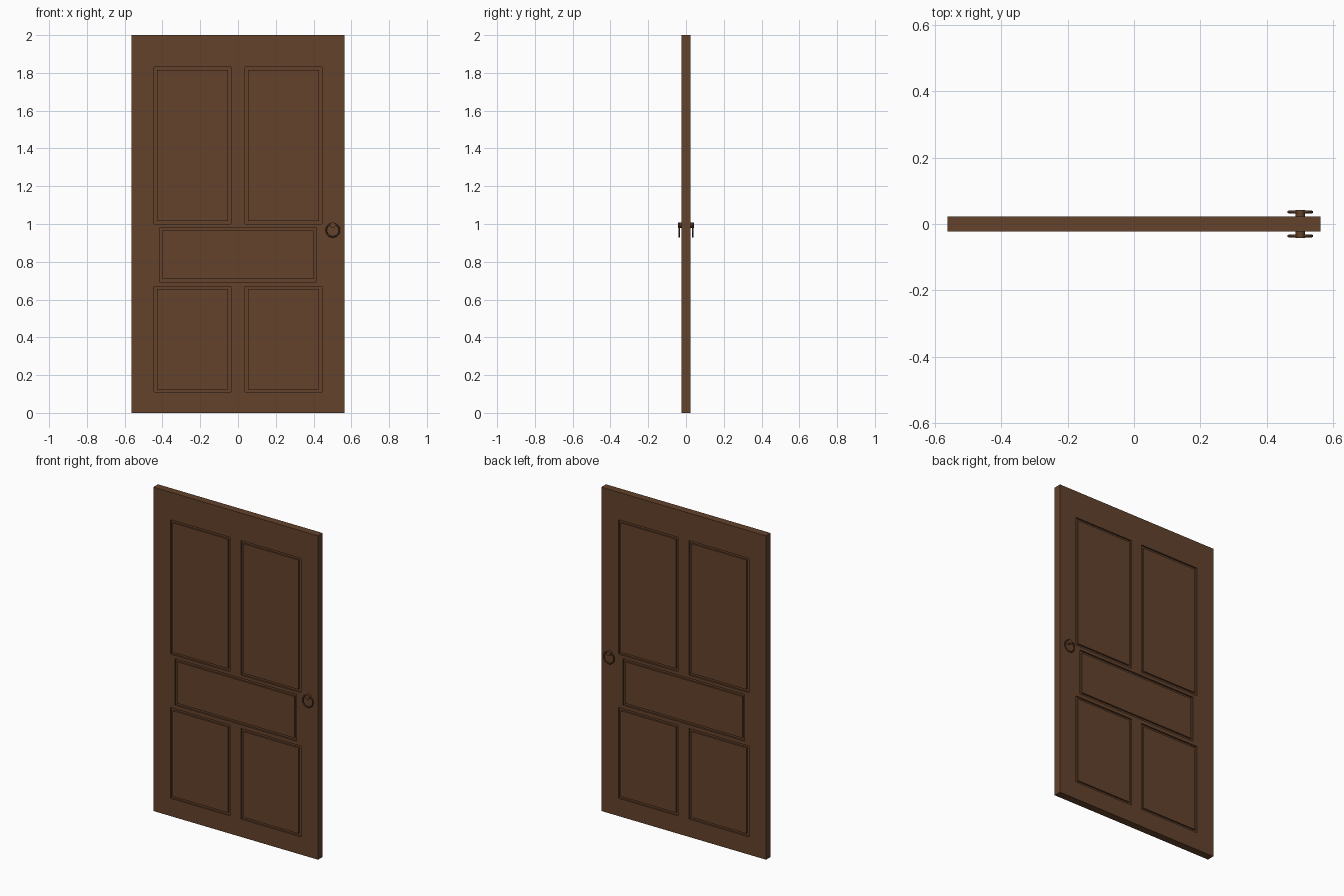
import bpy, bmesh, math

if "Cube" in bpy.data.objects:
    bpy.data.objects.remove(bpy.data.objects["Cube"])

wood = bpy.data.materials.new("dark brown wood")
wood.diffuse_color = (0.125, 0.054, 0.025, 1)
wood.use_nodes = True
wood.node_tree.nodes["Principled BSDF"].inputs["Base Color"].default_value = wood.diffuse_color

W, H, T = 1.126, 2.0, 0.046      # door width, height, thickness
GROOVE, DEPTH = 0.015, 0.010     # groove width and depth


def mesh_object(name, bm):
    bmesh.ops.recalc_face_normals(bm, faces=bm.faces)
    me = bpy.data.meshes.new(name)
    bm.to_mesh(me)
    bm.free()
    me.materials.append(wood)
    ob = bpy.data.objects.new(name, me)
    bpy.context.collection.objects.link(ob)
    return ob


def rect(x0, x1, z0, z1):
    return [(x0, z0), (x1, z0), (x1, z1), (x0, z1)]


def add_frame(bm, x0, x1, z0, z1, ya, yb):
    """Closed rectangular ring used to cut one groove."""
    g = GROOVE
    outer, inner = rect(x0, x1, z0, z1), rect(x0 + g, x1 - g, z0 + g, z1 - g)
    loops = [[bm.verts.new((x, y, z)) for x, z in pts]
             for pts, y in ((outer, ya), (outer, yb), (inner, yb), (inner, ya))]
    for k in range(4):
        a, b = loops[k], loops[(k + 1) % 4]
        for i in range(4):
            j = (i + 1) % 4
            bm.faces.new((a[i], a[j], b[j], b[i]))


# door slab
bm = bmesh.new()
bmesh.ops.create_cube(bm, size=1)
for v in bm.verts:
    v.co = (v.co.x * W, v.co.y * T, (v.co.z + 0.5) * H)
door = mesh_object("door_slab", bm)

# panel grooves on both faces
panels = [(-0.416, 0.416, 0.693, 0.98)]
for z0, z1 in ((0.11, 0.67), (1.0, 1.83)):
    panels += [(-0.445, -0.037, z0, z1), (0.037, 0.445, z0, z1)]
bm = bmesh.new()
for p in panels:
    for s in (-1, 1):
        add_frame(bm, *p, s * (T / 2 - DEPTH), s * (T / 2 + 0.02))
cutter = mesh_object("groove_cutter", bm)
cutter.hide_render = True
mod = door.modifiers.new("grooves", 'BOOLEAN')
mod.operation, mod.solver, mod.object = 'DIFFERENCE', 'EXACT', cutter
bpy.context.view_layer.objects.active = door
bpy.ops.object.modifier_apply(modifier=mod.name)
bpy.data.objects.remove(cutter)

# ring pull and its mounting stud on each face
for s, side in ((-1, "front"), (1, "back")):
    bpy.ops.mesh.primitive_cylinder_add(
        vertices=20, radius=0.014, depth=0.022,
        location=(0.502, s * 0.031, 0.994), rotation=(math.pi / 2, 0, 0))
    stud = bpy.context.object
    stud.name = side + "_handle_stud"
    bpy.ops.mesh.primitive_torus_add(
        major_segments=32, minor_segments=8, major_radius=0.035, minor_radius=0.004,
        location=(0.502, s * 0.036, 0.967), rotation=(math.pi / 2, 0, 0))
    ring = bpy.context.object
    ring.name = side + "_handle_ring"
    for ob in (stud, ring):
        ob.data.materials.append(wood)
        bpy.ops.object.select_all(action='DESELECT')
        ob.select_set(True)
        bpy.context.view_layer.objects.active = ob
        bpy.ops.object.shade_smooth_by_angle(angle=math.radians(50))
